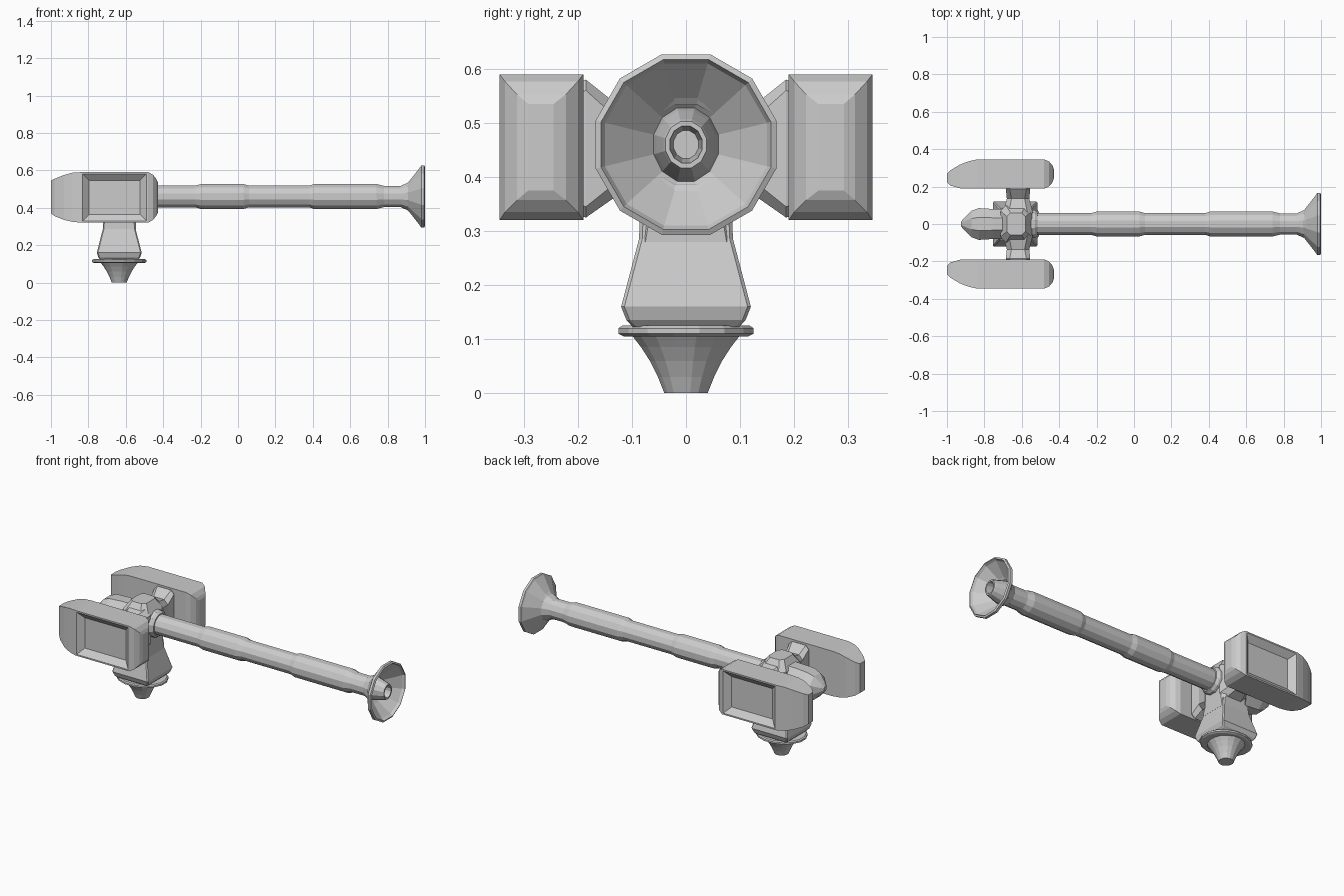
import bpy, bmesh, math

if "Cube" in bpy.data.objects:
    bpy.data.objects.remove(bpy.data.objects["Cube"])

CX, CZ = -0.635, 0.46   # pedestal axis x, barrel axis z


def finish(name, bm, mirror=False):
    bmesh.ops.recalc_face_normals(bm, faces=bm.faces)
    me = bpy.data.meshes.new(name)
    bm.to_mesh(me)
    bm.free()
    ob = bpy.data.objects.new(name, me)
    bpy.context.collection.objects.link(ob)
    if mirror:
        m = ob.modifiers.new("mirror", 'MIRROR')
        m.use_axis = (False, True, False)
    return ob


def loft(rings):
    """Skin a list of equal-length point rings and cap both ends."""
    bm = bmesh.new()
    vs = [[bm.verts.new(p) for p in r] for r in rings]
    n = len(rings[0])
    for a, b in zip(vs, vs[1:]):
        for i in range(n):
            j = (i + 1) % n
            bm.faces.new((a[i], a[j], b[j], b[i]))
    bm.faces.new(vs[0])
    bm.faces.new(vs[-1])
    return bm


def ring_x(x, ry, rz, n=12, cz=CZ):
    k = 1 / math.cos(math.pi / n)
    return [(x, ry * k * math.cos(math.tau * (i + .5) / n),
             cz + rz * k * math.sin(math.tau * (i + .5) / n)) for i in range(n)]


def ring_z(z, rx, ry, n=16):
    k = 1 / math.cos(math.pi / n)
    return [(CX + rx * k * math.cos(math.tau * (i + .5) / n),
             ry * k * math.sin(math.tau * (i + .5) / n), z) for i in range(n)]


def rect_x(x, y0, y1, z0, z1):
    return [(x, y0, z0), (x, y1, z0), (x, y1, z1), (x, y0, z1)]


def chamfer(u0, u1, v0, v1, c):
    return [(u0 + c, v0), (u1 - c, v0), (u1, v0 + c), (u1, v1 - c),
            (u1 - c, v1), (u0 + c, v1), (u0, v1 - c), (u0, v0 + c)]


# Barrel with stepped sleeves, flared muzzle and inner tube
profile = [(-.60, .058), (-.23, .058), (-.20, .066), (.03, .066), (.06, .058),
           (.38, .058), (.41, .067), (.74, .067), (.78, .057), (.87, .057),
           (.91, .075), (.975, .158), (.98, .167), (.995, .167), (1.0, .157),
           (.985, .150), (.90, .068), (.93, .062), (.985, .047), (.995, .043),
           (.995, .034), (.90, .026)]
rings = []
for i, (x, r) in enumerate(profile):
    squash = .88 if i > 15 else 1
    rings.append(ring_x(x, r * squash, r))
finish("barrel", loft(rings))

# Collar where the barrel meets the head
finish("barrel_collar", loft([ring_x(-.58, .08, .08), ring_x(-.53, .075, .075),
                              ring_x(-.515, .065, .065)]))

# Central head, chamfered towards its top
head = [(.28, .085, .085, .01), (.34, .085, .085, .02), (.42, .085, .10, .03),
        (.53, .085, .10, .03), (.585, .05, .06, .02)]
finish("head", loft([[(x, y, z) for x, y in chamfer(-.63 - hx, -.63 + hx, -hy, hy, c)]
                     for z, hx, hy, c in head]))

# Pointed rear nose
finish("rear_nose", loft([ring_x(x, ry, rz, 8) for x, ry, rz in
       [(-.65, .08, .09), (-.75, .08, .09), (-.83, .085, .085), (-.87, .07, .07),
        (-.91, .03, .03), (-.925, .012, .012)]]))

# Arms spreading out to the pods
arm = [(.06, .08, .33, .56, .03), (.135, .06, .36, .54, .025),
       (.185, .065, .325, .58, .02), (.20, .06, .33, .575, .02)]
finish("arm", loft([[(x, y, z) for x, z in chamfer(-.62 - h, -.62 + h, z0, z1, c)]
                    for y, h, z0, z1, c in arm]), True)

# Side pods with tapered tails, rounded fronts and a sunken outer panel
pod = [(-1.0, .222, .268, .37, .545), (-.98, .205, .288, .355, .555),
       (-.93, .191, .318, .335, .575), (-.885, .19, .335, .325, .587),
       (-.84, .19, .345, .32, .59), (-.48, .19, .345, .32, .59),
       (-.455, .20, .335, .335, .577), (-.436, .222, .313, .357, .553),
       (-.428, .245, .292, .375, .535)]
bm = loft([rect_x(*r) for r in pod])
bmesh.ops.recalc_face_normals(bm, faces=bm.faces)
bm.normal_update()
panel = max(bm.faces, key=lambda f: f.calc_center_median().y)
bmesh.ops.inset_region(bm, faces=[panel], thickness=.012, depth=0)
bmesh.ops.inset_region(bm, faces=[panel], thickness=.05, depth=-.03)
finish("side_pod", bm, True)

# Square pedestal neck
neck = [(.122, .10, .098), (.135, .112, .11), (.16, .12, .12),
        (.285, .088, .087), (.33, .085, .085)]
finish("pedestal", loft([[(x, y, z) for x, y in chamfer(CX - hx, CX + hx, -hy, hy, .006)]
                         for z, hx, hy in neck]))

# Turntable disc
finish("turntable_disc", loft([ring_z(.105, .135, .115), ring_z(.11, .145, .125),
                               ring_z(.12, .145, .125), ring_z(.125, .138, .118)]))

# Curved conical foot
foot = [(0, .04), (.03, .052), (.06, .067), (.085, .083), (.107, .10)]
finish("foot", loft([ring_z(z, r, r) for z, r in foot]))
